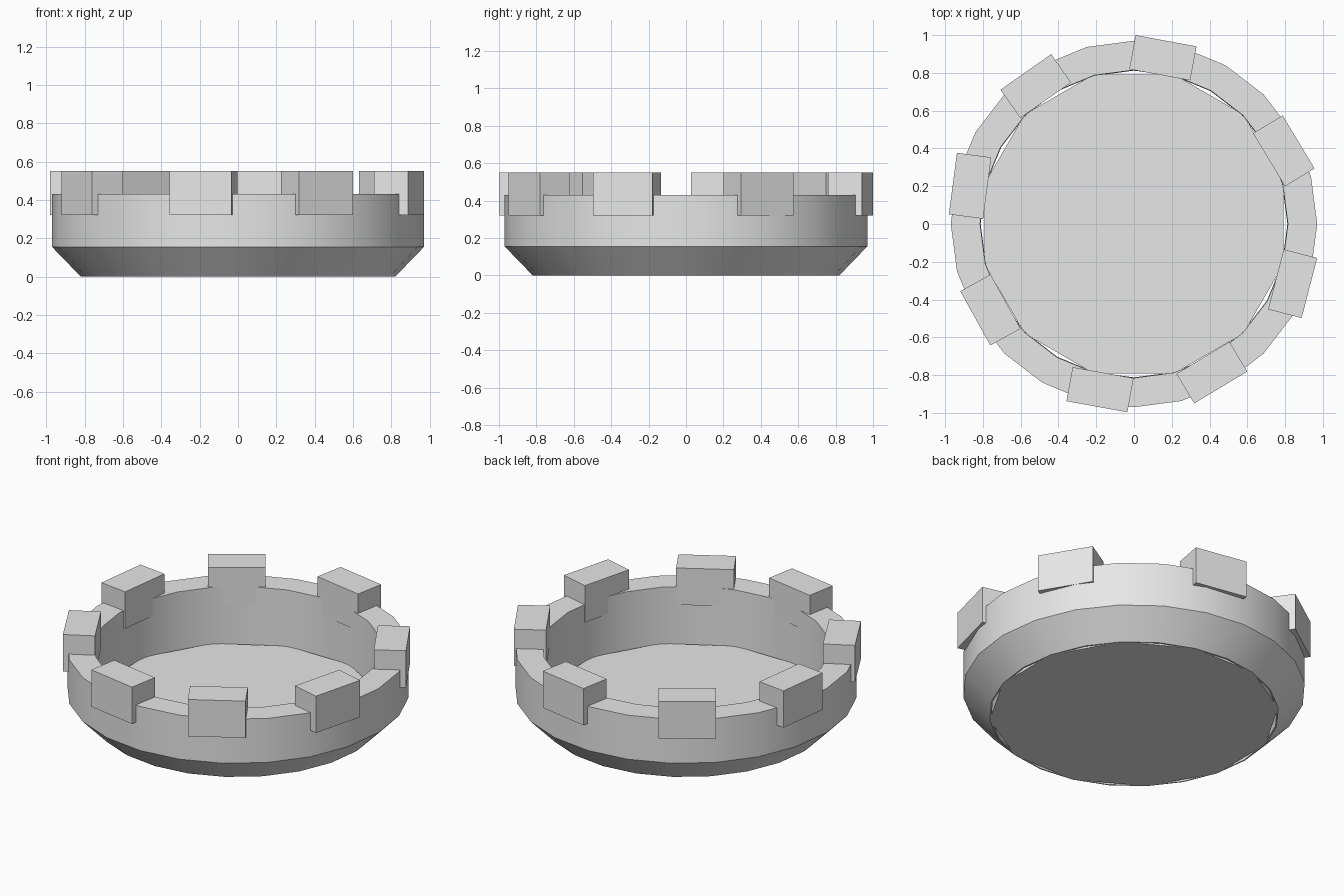
import bpy, bmesh, math
from mathutils import Matrix, Vector

cube = bpy.data.objects.get("Cube")
if cube:
    bpy.data.objects.remove(cube, do_unlink=True)

stone = bpy.data.materials.new("light_grey")
stone.use_nodes = True
stone.diffuse_color = (0.8, 0.8, 0.8, 1)
stone.node_tree.nodes["Principled BSDF"].inputs["Base Color"].default_value = (0.8, 0.8, 0.8, 1)


def make_object(name, bm):
    bmesh.ops.recalc_face_normals(bm, faces=bm.faces)
    mesh = bpy.data.meshes.new(name)
    bm.to_mesh(mesh)
    bm.free()
    mesh.materials.append(stone)
    obj = bpy.data.objects.new(name, mesh)
    bpy.context.collection.objects.link(obj)
    return obj


# Round parapet wall: a closed profile turned around the z axis
SIDES = 24
profile = [(0.82, 0), (0.97, 0.155), (0.97, 0.43), (0.815, 0.43), (0.812, 0)]
bm = bmesh.new()
rings = []
for i in range(SIDES):
    a = math.tau * i / SIDES
    rings.append([bm.verts.new((r * math.cos(a), r * math.sin(a), z)) for r, z in profile])
for i, ring in enumerate(rings):
    after = rings[(i + 1) % SIDES]
    for j in range(len(profile)):
        k = (j + 1) % len(profile)
        bm.faces.new((ring[j], after[j], after[k], ring[k]))
wall = make_object("parapet_wall", bm)
bpy.ops.object.select_all(action='DESELECT')
wall.select_set(True)
bpy.context.view_layer.objects.active = wall
bpy.ops.object.shade_smooth_by_angle(angle=math.radians(30))

# Twelve-sided floor slab
FLOOR_TOP = 0.077
bm = bmesh.new()
bmesh.ops.create_cone(bm, cap_ends=True, segments=12, radius1=0.82, radius2=0.82, depth=FLOOR_TOP,
                      matrix=Matrix.Translation((0, 0, FLOOR_TOP / 2)) @ Matrix.Rotation(math.radians(15), 4, 'Z'))
make_object("floor_slab", bm)

# Merlons, set a little unevenly round the wall: x, y, facing angle
merlons = [(0.153, 0.88, 79.5), (0.793, 0.387, 31), (0.84, -0.316, -14.5), (0.412, -0.787, -59),
           (-0.18, -0.877, -100.3), (-0.76, -0.455, -151), (-0.868, 0.202, 172.5), (-0.52, 0.73, 125)]
for number, (x, y, angle) in enumerate(merlons, 1):
    bm = bmesh.new()
    bmesh.ops.create_cube(bm, size=1, matrix=Matrix.LocRotScale(
        Vector((x, y, 0.436)), Matrix.Rotation(math.radians(angle), 3, 'Z'), Vector((0.183, 0.328, 0.23))))
    make_object(f"merlon_{number}", bm)
